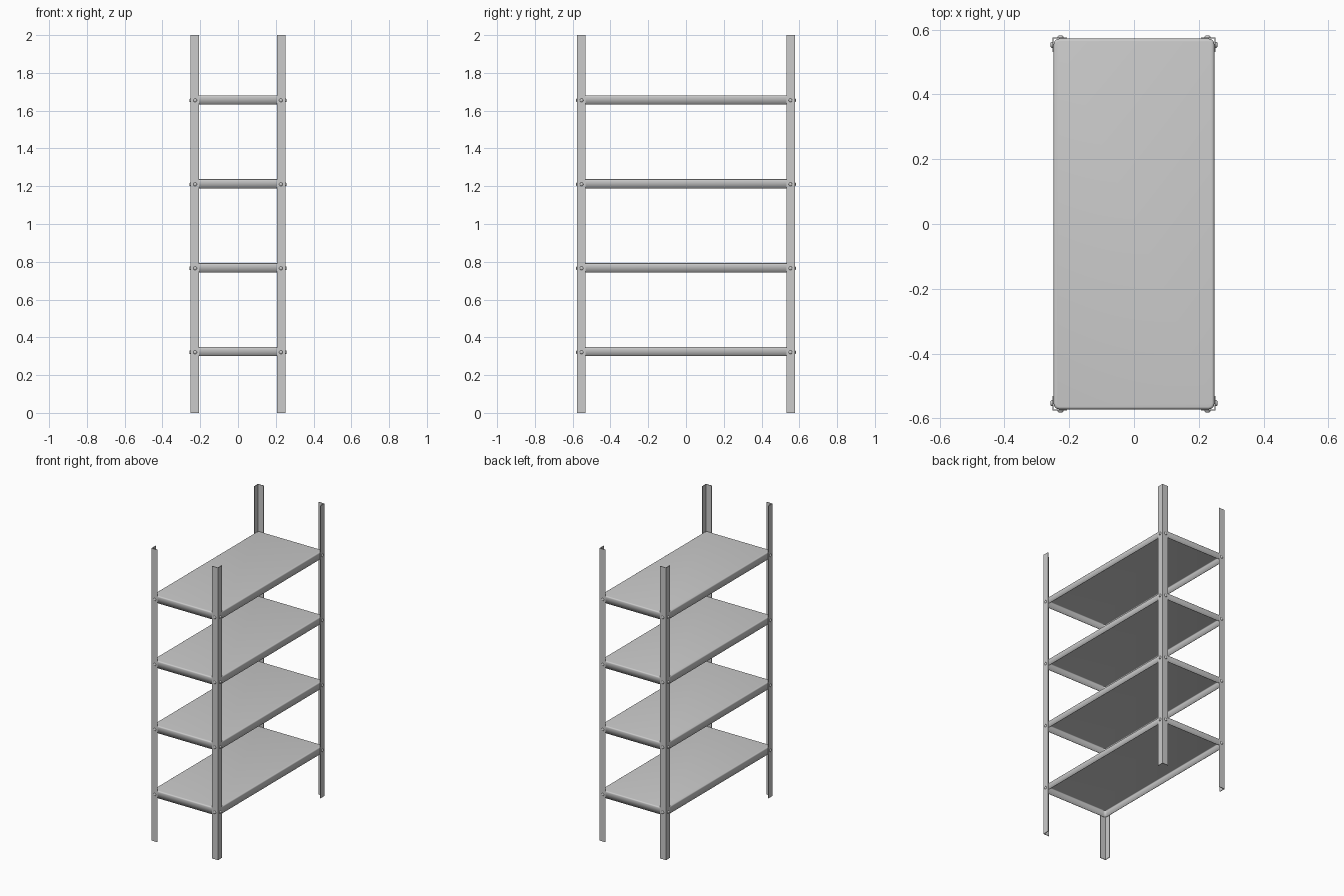
import bpy, bmesh, math
from mathutils import Matrix, Vector

if "Cube" in bpy.data.objects:
    bpy.data.objects.remove(bpy.data.objects["Cube"])

POST_X, POST_Y, POST_W, POST_T = 0.252, 0.576, 0.045, 0.004
SHELF_X, SHELF_Y, SHELF_H = 0.248, 0.572, 0.048
SHELF_Z = [0.300 + 0.4445 * i for i in range(4)]


def finish(bm, name):
    bmesh.ops.recalc_face_normals(bm, faces=bm.faces)
    mesh = bpy.data.meshes.new(name)
    bm.to_mesh(mesh)
    bm.free()
    obj = bpy.data.objects.new(name, mesh)
    bpy.context.collection.objects.link(obj)
    return obj


def smooth(obj, angle=30):
    bpy.ops.object.select_all(action='DESELECT')
    obj.select_set(True)
    bpy.context.view_layer.objects.active = obj
    bpy.ops.object.shade_smooth_by_angle(angle=math.radians(angle))


# L-section upright, mirrored into each corner
def corner_post(sx, sy):
    w, t = POST_W, POST_T
    profile = [(0, 0), (w, 0), (w, t), (t, t), (t, w), (0, w)]
    bm = bmesh.new()
    verts = [bm.verts.new((sx * (POST_X - a), sy * (POST_Y - b), 0)) for a, b in profile]
    face = bm.faces.new(verts)
    ext = bmesh.ops.extrude_face_region(bm, geom=[face])
    top = [v for v in ext['geom'] if isinstance(v, bmesh.types.BMVert)]
    bmesh.ops.translate(bm, verts=top, vec=(0, 0, 2))
    finish(bm, "corner_post")


# Sheet-metal tray turned upside down: rounded corners, open underneath
def shelf(z):
    bm = bmesh.new()
    bmesh.ops.create_cube(bm, size=1)
    bmesh.ops.scale(bm, verts=bm.verts, vec=(2 * SHELF_X, 2 * SHELF_Y, SHELF_H))
    bmesh.ops.translate(bm, verts=bm.verts, vec=(0, 0, z + SHELF_H / 2))
    upright = [e for e in bm.edges if abs(e.verts[0].co.z - e.verts[1].co.z) > 0.01]
    bmesh.ops.bevel(bm, geom=upright, offset=0.018, segments=5, profile=0.5, affect='EDGES')
    rim = [e for e in bm.edges if all(v.co.z > z + SHELF_H - 1e-4 for v in e.verts)]
    bmesh.ops.bevel(bm, geom=rim, offset=0.008, segments=4, profile=0.5, affect='EDGES')
    bm.normal_update()
    bottom = [f for f in bm.faces if f.normal.z < -0.9]
    bmesh.ops.delete(bm, geom=bottom, context='FACES')
    obj = finish(bm, "shelf")
    # an open shell: make sure the top faces up before thickening inwards
    top = max(obj.data.polygons, key=lambda p: p.area)
    if top.normal.z < 0:
        obj.data.flip_normals()
    smooth(obj)
    sol = obj.modifiers.new("sheet", 'SOLIDIFY')
    sol.thickness = 0.003
    sol.offset = -1


# Domed bolt heads, two per corner per shelf
def bolt(pos, direction):
    bm = bmesh.new()
    rings = [(0.0095, -0.001), (0.0095, 0.002), (0.0075, 0.0045), (0.004, 0.006)]
    n = 16
    loops = [[bm.verts.new((r * math.cos(2 * math.pi * i / n),
                            r * math.sin(2 * math.pi * i / n), h)) for i in range(n)]
             for r, h in rings]
    for a, b in zip(loops, loops[1:]):
        for i in range(n):
            bm.faces.new((a[i], a[(i + 1) % n], b[(i + 1) % n], b[i]))
    bm.faces.new(loops[0][::-1])
    bm.faces.new(loops[-1])
    rot = Vector((0, 0, 1)).rotation_difference(Vector(direction)).to_matrix().to_4x4()
    bmesh.ops.transform(bm, matrix=Matrix.Translation(pos) @ rot, verts=bm.verts)
    smooth(finish(bm, "bolt"), 40)


for z in SHELF_Z:
    shelf(z)
for sx in (-1, 1):
    for sy in (-1, 1):
        corner_post(sx, sy)
        for z in SHELF_Z:
            bolt((sx * 0.227, sy * POST_Y, z + 0.021), (0, sy, 0))
            bolt((sx * POST_X, sy * 0.553, z + 0.021), (sx, 0, 0))
